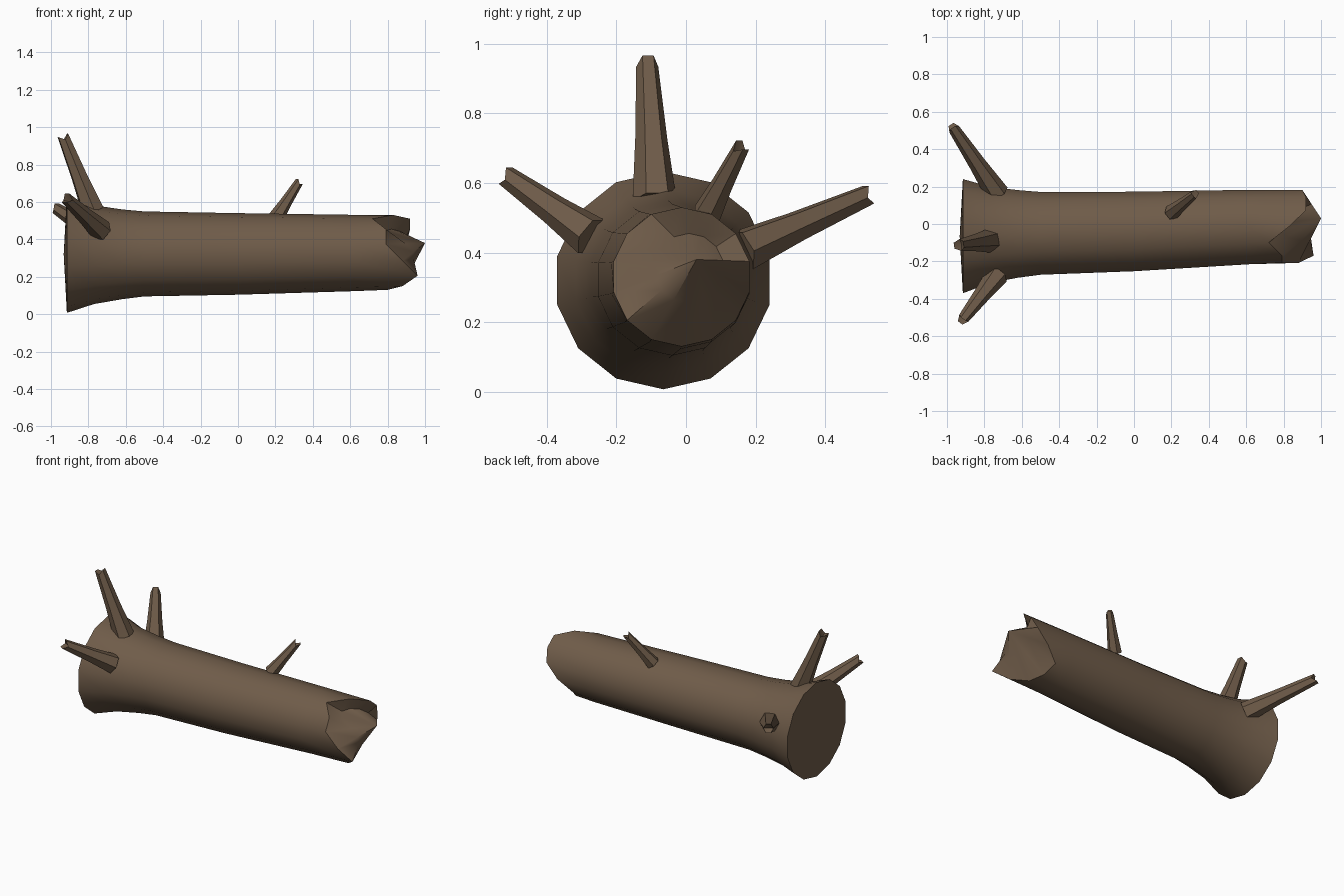
import bpy, bmesh, math
from mathutils import Vector

if "Cube" in bpy.data.objects:
    bpy.data.objects.remove(bpy.data.objects["Cube"])

bark = bpy.data.materials.new("bark")
bark.diffuse_color = (0.16, 0.107, 0.067, 1)
bark.use_nodes = True
bark.node_tree.nodes["Principled BSDF"].inputs["Base Color"].default_value = bark.diffuse_color


def finish(name, bm):
    bmesh.ops.recalc_face_normals(bm, faces=bm.faces)
    mesh = bpy.data.meshes.new(name)
    bm.to_mesh(mesh)
    bm.free()
    mesh.materials.append(bark)
    obj = bpy.data.objects.new(name, mesh)
    bpy.context.collection.objects.link(obj)
    bpy.ops.object.select_all(action='DESELECT')
    obj.select_set(True)
    bpy.context.view_layer.objects.active = obj
    bpy.ops.object.shade_smooth_by_angle(angle=math.radians(35))
    return obj


def loft(bm, rings, start, end):
    """Skin rings of points and close both ends with a fan to a centre point."""
    vr = [[bm.verts.new(p) for p in ring] for ring in rings]
    n = len(vr[0])
    for a, b in zip(vr, vr[1:]):
        for i in range(n):
            j = (i + 1) % n
            bm.faces.new((a[i], a[j], b[j], b[i]))
    for ring, tip in ((vr[0], start), (vr[-1], end)):
        c = bm.verts.new(tip)
        for i in range(n):
            bm.faces.new((ring[i], ring[(i + 1) % n], c))


# Trunk: flared root end, tapering to a jagged broken end
N = 14
sections = [(-0.915, -0.065, 0.32, 0.313), (-0.77, -0.058, 0.318, 0.264),
            (-0.62, -0.053, 0.32, 0.24), (-0.5, -0.05, 0.322, 0.227),
            (0.0, -0.04, 0.322, 0.218), (0.62, -0.016, 0.327, 0.204)]
break_x = [0.80, 0.76, 0.73, 0.82, 0.90, 0.92, 0.92,
           0.83, 0.72, 0.79, 0.79, 0.88, 0.96, 0.88]
recess = {5: 0.90, 6: 0.86, 7: 0.82, 8: 0.79, 9: 0.82, 12: 0.94}
splinter = Vector((1.0, 0.03, 0.38))


def around(i, x, cy, cz, r):
    a = -math.pi / 2 + 2 * math.pi * i / N
    return Vector((x, cy + r * math.cos(a), cz + r * math.sin(a)))


rings = [[around(i, *s) for i in range(N)] for s in sections]
rim = [around(i, break_x[i], -0.013, 0.33, 0.2) for i in range(N)]
inner = []
for i, p in enumerate(rim):
    q = p.lerp(splinter, 0.5)
    q.x = recess.get(i, q.x)
    inner.append(q)
bm = bmesh.new()
loft(bm, rings + [rim, inner], (-0.932, -0.065, 0.32), splinter)
finish("trunk", bm)


# Broken branch stubs: six-sided tapers with notched tips
def branch(name, root, tip, r0, r1):
    root, tip = Vector(root), Vector(tip)
    d = (tip - root).normalized()
    rot = d.to_track_quat('Z', 'Y')
    rings = []
    for t, r in ((0, r0), (0.45, r0 * 0.45 + r1 * 0.55), (1, r1)):
        ring = []
        for i in range(6):
            a = math.pi * i / 3
            off = rot @ Vector((r * math.cos(a), r * math.sin(a), 0))
            jag = (0.012 if i % 3 else -0.012) if t == 1 else 0
            ring.append(root.lerp(tip, t) + off + d * jag)
        rings.append(ring)
    bm = bmesh.new()
    loft(bm, rings, root, tip - d * 0.03)
    finish(name, bm)


branch("top_branch", (-0.775, -0.09, 0.55), (-0.932, -0.112, 0.945), 0.064, 0.032)
branch("front_branch", (-0.73, -0.27, 0.445), (-0.915, -0.51, 0.615), 0.062, 0.031)
branch("back_branch", (-0.73, 0.16, 0.405), (-0.967, 0.515, 0.562), 0.064, 0.031)
branch("small_branch", (0.20, 0.06, 0.51), (0.322, 0.158, 0.70), 0.043, 0.023)
